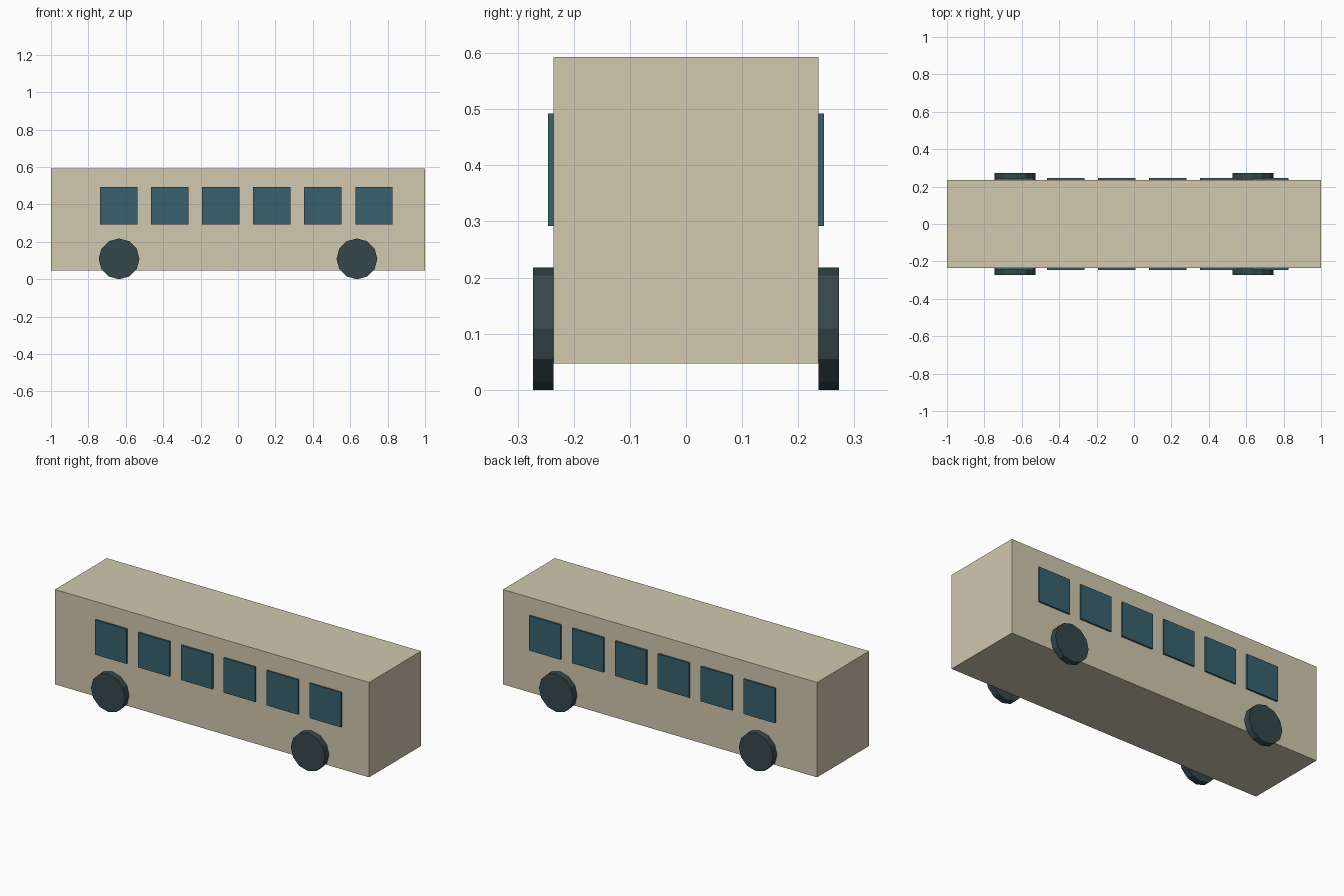
import bpy
from math import pi

if "Cube" in bpy.data.objects:
    bpy.data.objects.remove(bpy.data.objects["Cube"])


def material(name, rgb):
    m = bpy.data.materials.new(name)
    m.diffuse_color = (*rgb, 1)
    m.use_nodes = True
    m.node_tree.nodes["Principled BSDF"].inputs["Base Color"].default_value = m.diffuse_color
    return m


def finish(name, mat):
    ob = bpy.context.object
    ob.name = name
    ob.data.materials.append(mat)
    return ob


def box(name, lo, hi, mat):
    centre = [(a + b) / 2 for a, b in zip(lo, hi)]
    bpy.ops.mesh.primitive_cube_add(size=1, location=centre)
    ob = finish(name, mat)
    ob.scale = [b - a for a, b in zip(lo, hi)]
    return ob


cream = material("cream_paint", (0.64, 0.58, 0.43))
glass = material("blue_glass", (0.04, 0.12, 0.155))
rubber = material("dark_rubber", (0.035, 0.065, 0.07))

HALF_W = 0.236     # half width of the body
WHEEL_R = 0.109
WHEEL_W = 0.037

# Body shell
box("body", (-1, -HALF_W, 0.047), (1, HALF_W, 0.593), cream)

for side, label in ((-1, "front"), (1, "back")):
    # Row of six raised window panes
    for i in range(6):
        x = -0.638 + 0.273 * i
        y0, y1 = sorted((side * (HALF_W - 0.009), side * (HALF_W + 0.01)))
        box(f"{label}_window_{i + 1}", (x - 0.1, y0, 0.292), (x + 0.1, y1, 0.492), glass)

    # Twelve-sided wheels against the body sides
    for i, x in enumerate((-0.636, 0.636)):
        bpy.ops.mesh.primitive_cylinder_add(
            vertices=12, radius=WHEEL_R, depth=WHEEL_W,
            location=(x, side * (HALF_W + WHEEL_W / 2), WHEEL_R),
            rotation=(pi / 2, 0, 0))
        finish(f"{label}_wheel_{i + 1}", rubber)
